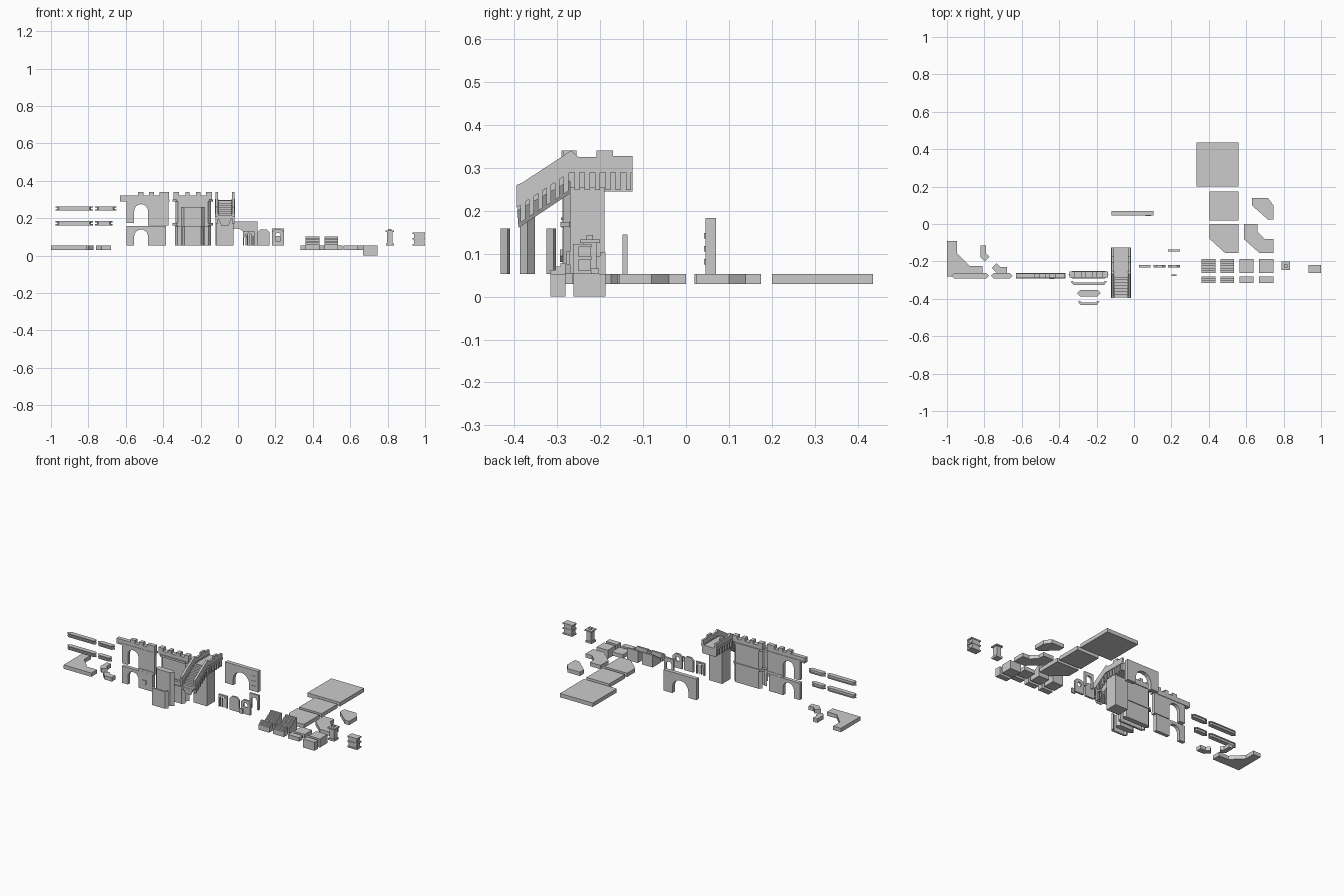
import bpy, bmesh, math

if "Cube" in bpy.data.objects:
    bpy.data.objects.remove(bpy.data.objects["Cube"])

def prism(name, pts, a, b, axis='z'):
    """Extrude a 2D outline from a to b. z: (x,y), y: (x,z), x: (y,z)."""
    place = {'z': lambda p, d: (p[0], p[1], d),
             'y': lambda p, d: (p[0], d, p[1]),
             'x': lambda p, d: (d, p[0], p[1])}[axis]
    bm = bmesh.new()
    f = bm.faces.new([bm.verts.new(place(p, a)) for p in pts])
    r = bmesh.ops.extrude_face_region(bm, geom=[f])
    i = 'xyz'.index(axis)
    for v in r['geom']:
        if isinstance(v, bmesh.types.BMVert):
            v.co[i] = b
    bmesh.ops.recalc_face_normals(bm, faces=bm.faces)
    me = bpy.data.meshes.new(name)
    bm.to_mesh(me)
    bm.free()
    ob = bpy.data.objects.new(name, me)
    bpy.context.collection.objects.link(ob)
    return ob

def box(name, x0, x1, y0, y1, z0, z1):
    return prism(name, [(x0, y0), (x1, y0), (x1, y1), (x0, y1)], z0, z1)

def hexbar(name, x0, x1, y0, y1, z0, z1):
    """Bar with pointed ends in plan."""
    m, c = (y0 + y1) / 2, (y1 - y0) / 2
    return prism(name, [(x0, m), (x0 + c, y0), (x1 - c, y0), (x1, m), (x1 - c, y1), (x0 + c, y1)], z0, z1)

def arc(cx, cz, r, a0=180, a1=0, n=8):
    return [(cx + r * math.cos(math.radians(a0 + (a1 - a0) * i / n)),
             cz + r * math.sin(math.radians(a0 + (a1 - a0) * i / n))) for i in range(n + 1)]

def arch_wall(name, x0, x1, z0, z1, y0, y1, cx, r, crown):
    pts = [(x0, z0)] + [(cx - r, z0)] + arc(cx, crown - r, r) + [(cx + r, z0), (x1, z0), (x1, z1), (x0, z1)]
    return prism(name, pts, y0, y1, 'y')

def crenels(name, x0, x1, y0, y1, z0, zlow, zhigh, teeth):
    pts = [(x0, z0), (x0, zlow)]
    for a, b in teeth:
        pts += [(a, zlow), (a, zhigh), (b, zhigh), (b, zlow)]
    pts += [(x1, zlow), (x1, z0)]
    clean = [p for i, p in enumerate(pts) if i == 0 or p != pts[i - 1]]
    if clean[-2] == (x1, zlow) and clean[-3] == (x1, zlow):
        clean.pop(-2)
    return prism(name, clean, y0, y1, 'y')

F0, F1 = 0.029, 0.053   # floor slab heights

# Floor slabs
box("floor_large", .335, .56, .2, .435, F0, F1)
box("floor_medium", .405, .56, .02, .175, F0, F1)
prism("floor_cut_corner", [(.405, 0), (.56, 0), (.56, -.155), (.487, -.155), (.405, -.08)], F0, F1)
prism("floor_corner_small", [(.63, .14), (.715, .14), (.745, .1), (.745, .025), (.715, .025), (.63, .1)], F0, F1)
prism("floor_corner_large", [(.587, 0), (.66, 0), (.66, -.04), (.70, -.08), (.745, -.08),
                             (.745, -.155), (.67, -.155), (.587, -.08)], F0, F1)
prism("walkway_corner", [(-1, -.09), (-.947, -.09), (-.947, -.155), (-.877, -.225), (-.81, -.225),
                         (-.81, -.28), (-1, -.28)], F0, F1)
prism("walkway_end_a", [(-.82, -.115), (-.79, -.115), (-.79, -.158), (-.773, -.175), (-.798, -.2), (-.82, -.178)], F0, F1)
prism("walkway_end_b", [(-.76, -.235), (-.735, -.21), (-.715, -.23), (-.68, -.23), (-.68, -.265), (-.73, -.265)], F0, F1)

# Small tiles, blocks and stairs in two rows
cols = [(.36, .435), (.462, .535), (.565, .64), (.668, .745)]
rows = [(-.262, -.188), (-.315, -.28)]
for i, (x0, x1) in enumerate(cols):
    for j, (y0, y1) in enumerate(rows):
        box(f"tile_{i}_{j}", x0, x1, y0, y1, 0 if i == 3 else F0, F1)
        if i < 2:
            n = 6 if j == 0 else 3
            h = .05 if j == 0 else .025
            pts = [(y0, F1)]
            for k in range(n):
                y = y0 + (y1 - y0) * k / n
                pts += [(y, F1 + h * (k + 1) / n), (y + (y1 - y0) / n, F1 + h * (k + 1) / n)]
            prism(f"stairs_{i}_{j}", pts + [(y1, F1)], x0, x1, 'x')

# Trim beams on the left, each a core with two lips
for z in (.162, .24):
    for a, b in ((-.975, -.775), (-.765, -.67 if z < .2 else -.65)):
        hexbar("trim_core", a + .01, b - .01, -.283, -.267, z, z + .022)
        hexbar("trim_lip_low", a, b, -.291, -.263, z, z + .006)
        hexbar("trim_lip_high", a, b, -.291, -.263, z + .016, z + .022)

# Gate wall, two storeys, with battlements
arch_wall("gate_wall_lower", -.595, -.385, F1, .158, -.287, -.265, -.518, .037, .14)
arch_wall("gate_wall_upper", -.595, -.372, .175, .292, -.287, -.265, -.518, .037, .275)
box("gate_wall_band", -.48, -.372, -.29, -.263, .16, .175)
box("gate_battlement_band", -.63, -.365, -.292, -.262, .29, .3)
crenels("gate_battlement", -.63, -.37, -.29, -.265, .3, .322, .34,
        [(-.535, -.505), (-.475, -.45), (-.42, -.37)])
prism("shield_emblem", [(-.452, .11), (-.425, .11), (-.425, .095), (-.438, .08), (-.452, .095)], -.293, -.287, 'y')

# Tower front wall
hexbar("tower_wall", -.335, -.145, -.285, -.255, F1, .292)
for z in (.162, .288):
    hexbar("tower_band", -.35, -.135, -.292, -.25, z, z + .012)
crenels("tower_battlement", -.345, -.14, -.285, -.255, .3, .322, .34,
        [(-.345, -.315), (-.28, -.26), (-.225, -.2), (-.17, -.14)])
hexbar("tower_narrow_wall", -.305, -.178, -.387, -.352, F1, .26)

# Thin tower panels with returned ends
for name, x0, x1, y in (("tower_panel_wide", -.338, -.145, -.325), ("tower_panel_narrow", -.3, -.185, -.432)):
    t = .012
    prism(name, [(x0 + .014, y), (x1 - .014, y), (x1, y + .016), (x1 - .01, y + .022), (x1 - .02, y + t),
                 (x0 + .02, y + t), (x0 + .01, y + .022), (x0, y + .016)], F1, .158)

# Staircase turret: column, side parapets, treads, tapered underside
box("turret_column", -.115, -.025, -.27, -.19, F1, .255)
parapet = [(-.395, .215), (-.395, .26), (-.385, .263), (-.29, .325), (-.268, .34), (-.25, .325), (-.208, .325),
           (-.208, .34), (-.17, .34), (-.17, .327), (-.125, .327), (-.125, .295), (-.27, .295)]
band = [(-.395, .207), (-.395, .22), (-.27, .302), (-.125, .302), (-.125, .289), (-.27, .289)]
for x0, x1 in ((-.12, -.107), (-.033, -.02)):
    prism("stair_parapet", parapet, x0, x1, 'x')
    prism("stair_band", band, x0 - .003, x1 + .003, 'x')
    for k in range(6):
        y = -.26 + k * .024
        box("landing_bracket", x0, x1, y, y + .012, .248, .292)
    for k in range(6):
        y, z = -.385 + k * .02, .215 + k * .0131
        prism("stair_bracket", [(y, z), (y + .011, z + .007), (y + .011, z - .035), (y, z - .042)], x0, x1, 'x')
box("landing_floor", -.11, -.03, -.27, -.125, .245, .297)
steps = [(-.392, .2)]
for k in range(8):
    y = -.392 + k * .0153
    steps += [(y, .215 + k * .0112), (y + .0153, .215 + k * .0112)]
prism("stair_treads", steps + [(-.2696, .27)], -.11, -.03, 'x')
hull = prism("stair_underside", [(-.393, .2), (-.27, .28), (-.27, .24), (-.39, .16)], -.107, -.033, 'x')
for v in hull.data.vertices:
    if v.co.z < .17 or (v.co.y > -.28 and v.co.z < .25):
        v.co.x = -.07 + (v.co.x + .07) * .5

# Free-standing arch wall with brick courses
arch_wall("arch_wall", -.12, .105, F1, .183, .045, .07, -.01, .055, .145)
for k in range(3):
    box("arch_brick", .062, .09, .042, .045, .075 + k * .03, .088 + k * .03)

# Barred gate
arch_wall("gate_frame", .027, .087, F1, .128, -.232, -.22, .057, .024, .12)
for k in range(4):
    x = .0385 + k * .0123
    box("gate_bar", x - .002, x + .002, -.229, -.223, F1, .112)

def gable(name, x0, x1, y0, y1):
    c = (x1 - x0) * .25
    return prism(name, [(x0, F1), (x1, F1), (x1, .125), (x1 - c, .14), (x0 + c, .14), (x0, .125)], y0, y1, 'y')

# Plain door, round-window door, door surround and lock plate
gable("plain_door", .105, .168, -.232, -.22)
door = gable("window_door", .182, .245, -.232, -.22)
hole = prism("door_hole_cutter", arc(.2135, .108, .015, 0, 330, 11), -.25, -.2, 'y')
hole.hide_render = hole.hide_viewport = True
m = door.modifiers.new("hole", 'BOOLEAN')
m.operation, m.object, m.solver = 'DIFFERENCE', hole, 'EXACT'
arch_wall("door_surround", .182, .245, F1, .145, -.148, -.136, .2135, .02, .125)
box("lock_plate", .2, .226, -.278, -.27, .075, .105)

# Pedestal with cap and knob
box("pedestal_base", .79, .833, -.245, -.203, F1, .065)
box("pedestal_shaft", .796, .827, -.24, -.208, .065, .125)
box("pedestal_cap", .788, .835, -.247, -.2, .125, .133)
box("pedestal_knob", .803, .82, -.232, -.216, .133, .143)

# Small oriel box with ledges and side bracket
box("oriel_body", .94, .993, -.258, -.222, F1, .122)
for z in (F1, .085, .115):
    box("oriel_ledge", .934, 1.0, -.263, -.22, z, z + .008)
box("oriel_post", .985, .998, -.262, -.25, F1, .122)
